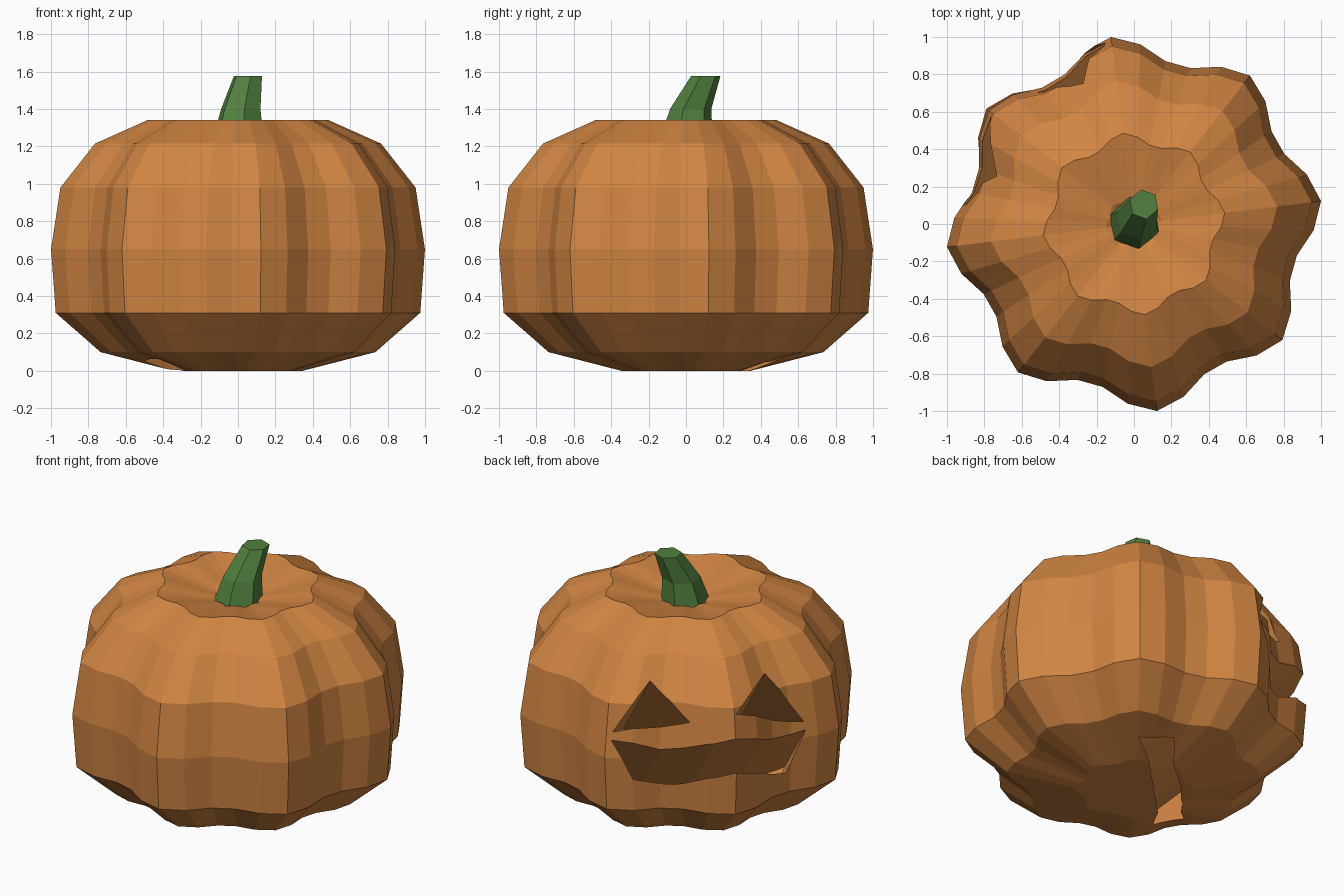
import bpy, bmesh
from math import sin, cos, radians, atan, pi
from mathutils import Vector

if "Cube" in bpy.data.objects:
    bpy.data.objects.remove(bpy.data.objects["Cube"])


def material(name, rgb):
    m = bpy.data.materials.new(name)
    m.diffuse_color = (*rgb, 1)
    m.use_nodes = True
    m.node_tree.nodes["Principled BSDF"].inputs["Base Color"].default_value = m.diffuse_color
    return m


def loft(name, rings, mat=None):
    """Closed flat-shaded solid through a list of equal-sized point rings."""
    bm = bmesh.new()
    vs = [[bm.verts.new(p) for p in ring] for ring in rings]
    n = len(rings[0])
    for a, b in zip(vs, vs[1:]):
        for i in range(n):
            j = (i + 1) % n
            bm.faces.new((a[i], a[j], b[j], b[i]))
    bm.faces.new(vs[0][::-1])
    bm.faces.new(vs[-1])
    bmesh.ops.recalc_face_normals(bm, faces=bm.faces)
    me = bpy.data.meshes.new(name)
    bm.to_mesh(me)
    bm.free()
    ob = bpy.data.objects.new(name, me)
    bpy.context.collection.objects.link(ob)
    if mat:
        me.materials.append(mat)
    return ob


orange = material("orange_skin", (0.64, 0.235, 0.055))
green = material("green_stem", (0.085, 0.22, 0.05))

# Lobed body: eight ribs, five segments each
PROFILE = [(0.345, 0), (0.735, 0.10), (0.975, 0.31), (1.0, 0.65), (0.95, 0.98),
           (0.765, 1.215), (0.485, 1.34), (0.15, 1.27), (0.06, 1.22)]
PHASE = radians(7)


def body_ring(radius, z):
    pts = []
    for i in range(40):
        a = 2 * pi * i / 40
        r = 1.007 * radius * (0.934 + 0.066 * cos(8 * a))
        pts.append((r * cos(a + PHASE), r * sin(a + PHASE), z))
    return pts


body = loft("pumpkin_body", [body_ring(r, z) for r, z in PROFILE], orange)

# Face carved toward the back left, along a direction sloping down into the body
OUT = Vector((-1, 1, 0)).normalized()
SIDE = Vector((-1, -1, 0)).normalized()
UP = Vector((0, 0, 1))
SLOPE = 0.8
TILT = atan(SLOPE)


def cutter(name, outline):
    rings = []
    for depth in (0.09, 1.7):
        ring = []
        for u, h in outline:
            out = (depth - h * sin(TILT)) / (cos(TILT) + SLOPE * sin(TILT))
            ring.append(SIDE * u + OUT * out + UP * (h + SLOPE * out))
        rings.append(ring)
    ob = loft(name, rings, orange)
    ob.hide_render = True
    return ob


def eye(s):
    return [(s * 0.13, 0.18), (s * 0.57, 0.18), (s * 0.34, 0.51)]


mouth = [(-0.58, 0.125), (-0.3, 0.03), (0, 0), (0.3, 0.03), (0.58, 0.125),
         (0.46, -0.15), (0.22, -0.205), (0, -0.22), (-0.22, -0.205), (-0.46, -0.15)]
cutters = [cutter("left_eye_cutter", eye(-1)), cutter("right_eye_cutter", eye(1)),
           cutter("mouth_cutter", mouth)]
for c in cutters:
    mod = body.modifiers.new(c.name, 'BOOLEAN')
    mod.operation = 'DIFFERENCE'
    mod.solver = 'EXACT'
    mod.object = c

# Bake the carving and drop the cutters
bpy.context.view_layer.update()
carved = bpy.data.meshes.new_from_object(
    body.evaluated_get(bpy.context.evaluated_depsgraph_get()))
body.modifiers.clear()
body.data = carved
for c in cutters:
    bpy.data.objects.remove(c)

# Leaning six-sided stem
STEM = [(0, 0, 1.23, 0.145), (0.015, 0.025, 1.40, 0.112), (0.053, 0.105, 1.575, 0.08)]
loft("stem", [[(x + r * cos(radians(280 + 60 * k)), y + r * sin(radians(280 + 60 * k)), z)
               for k in range(6)] for x, y, z, r in STEM], green)
